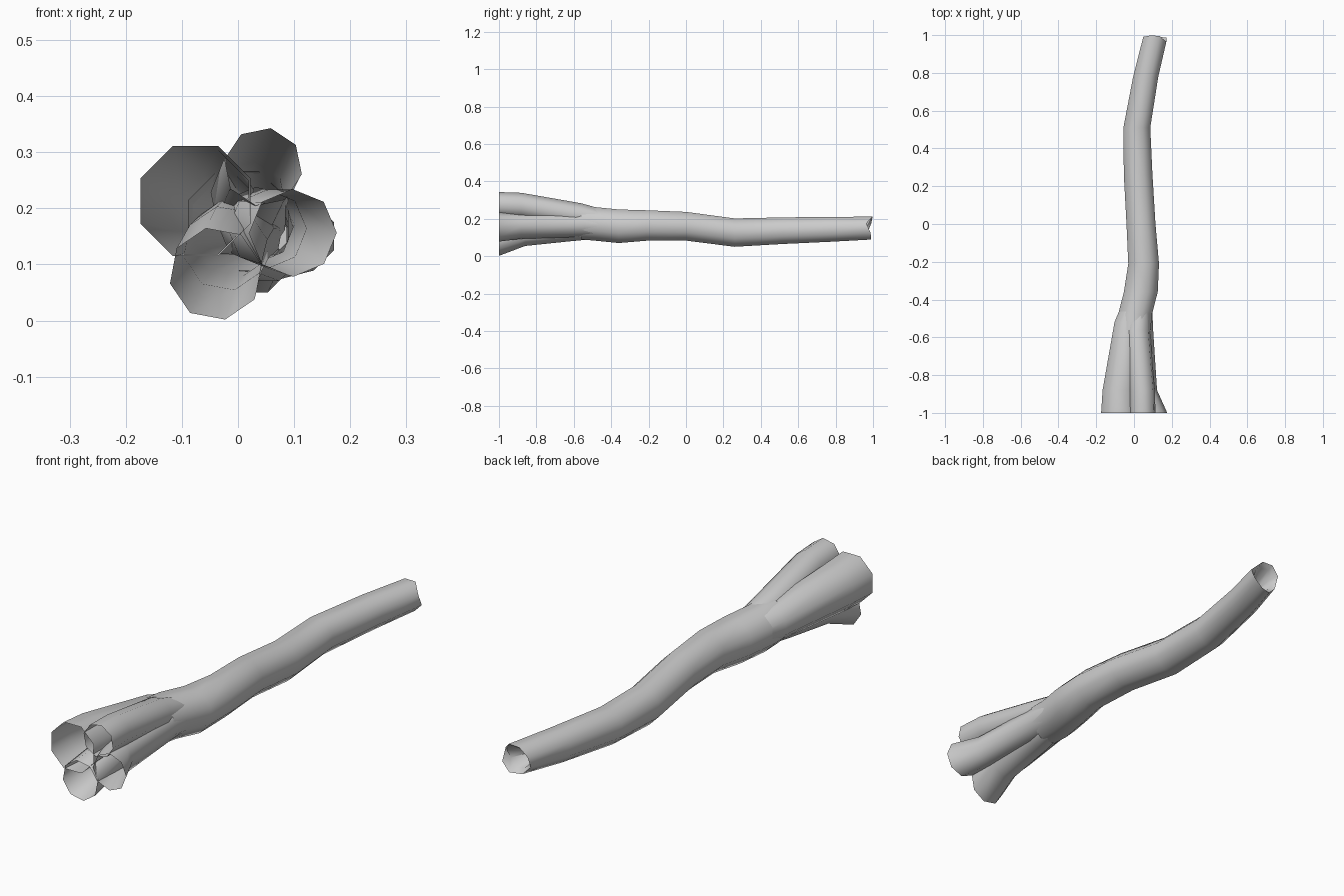
import bpy, bmesh, math, random

if "Cube" in bpy.data.objects:
    bpy.data.objects.remove(bpy.data.objects["Cube"])

random.seed(4)
SIDES = 8


def ring(bm, x, y, z, r, phase=0.0, jag=0.0):
    verts = []
    for i in range(SIDES):
        a = phase + 2 * math.pi * i / SIDES
        dy = -random.uniform(0, jag)
        verts.append(bm.verts.new((x + r * math.cos(a), y + dy, z + r * math.sin(a))))
    return verts


def bridge(bm, a, b):
    for i in range(SIDES):
        j = (i + 1) % SIDES
        bm.faces.new((a[i], b[i], b[j], a[j]))


def finish(bm, name):
    mesh = bpy.data.meshes.new(name)
    bm.to_mesh(mesh)
    bm.free()
    ob = bpy.data.objects.new(name, mesh)
    bpy.context.collection.objects.link(ob)
    bpy.ops.object.select_all(action='DESELECT')
    ob.select_set(True)
    bpy.context.view_layer.objects.active = ob
    bpy.ops.object.shade_smooth_by_angle(angle=math.radians(50))
    return ob


def tube(name, path, phase=0.0, broken_end=False):
    """Open tube through (x, y, z, radius) points, running towards +y."""
    bm = bmesh.new()
    rings = [ring(bm, *p, phase) for p in path]
    if broken_end:
        # jagged rim, narrower lip and a hollow running inwards
        rings.append(ring(bm, 0.11, 1.0, 0.15, 0.066, phase, 0.04))
        rings.append(ring(bm, 0.11, 0.98, 0.15, 0.050, phase, 0.03))
        rings.append(ring(bm, 0.09, 0.88, 0.147, 0.028, phase))
    for a, b in zip(rings, rings[1:]):
        bridge(bm, a, b)
    if broken_end:
        bm.faces.new(rings[-1])
    return finish(bm, name)


# Gently winding trunk
tube("trunk", [
    (0.000, -0.56, 0.178, 0.096),
    (0.005, -0.48, 0.172, 0.097),
    (0.036, -0.36, 0.160, 0.097),
    (0.051, -0.21, 0.164, 0.088),
    (0.037, 0.00, 0.160, 0.083),
    (0.022, 0.26, 0.126, 0.082),
    (0.015, 0.51, 0.136, 0.077),
    (0.062, 0.78, 0.144, 0.072),
], phase=math.pi / 8, broken_end=True)

# Flaring hollow roots: points at the mouth, the swell and the join
roots = {
    "root_left": [(-0.076, -1.0, 0.213, 0.106), (-0.074, -0.88, 0.211, 0.100),
                  (-0.033, -0.52, 0.188, 0.076), (0.025, -0.32, 0.165, 0.050)],
    "root_top": [(0.045, -1.0, 0.274, 0.070), (0.042, -0.88, 0.270, 0.070),
                 (0.018, -0.56, 0.216, 0.068), (0.035, -0.34, 0.172, 0.050)],
    "root_right": [(0.098, -1.0, 0.156, 0.078), (0.052, -0.88, 0.163, 0.070),
                   (0.032, -0.54, 0.170, 0.068), (0.045, -0.34, 0.160, 0.050)],
    "root_bottom": [(-0.040, -1.0, 0.083, 0.083), (-0.022, -0.86, 0.129, 0.076),
                    (-0.006, -0.62, 0.150, 0.072), (0.030, -0.34, 0.155, 0.050)],
}
for k, (name, path) in enumerate(roots.items()):
    tube(name, path, phase=math.pi / 8 + 0.2 * k)
